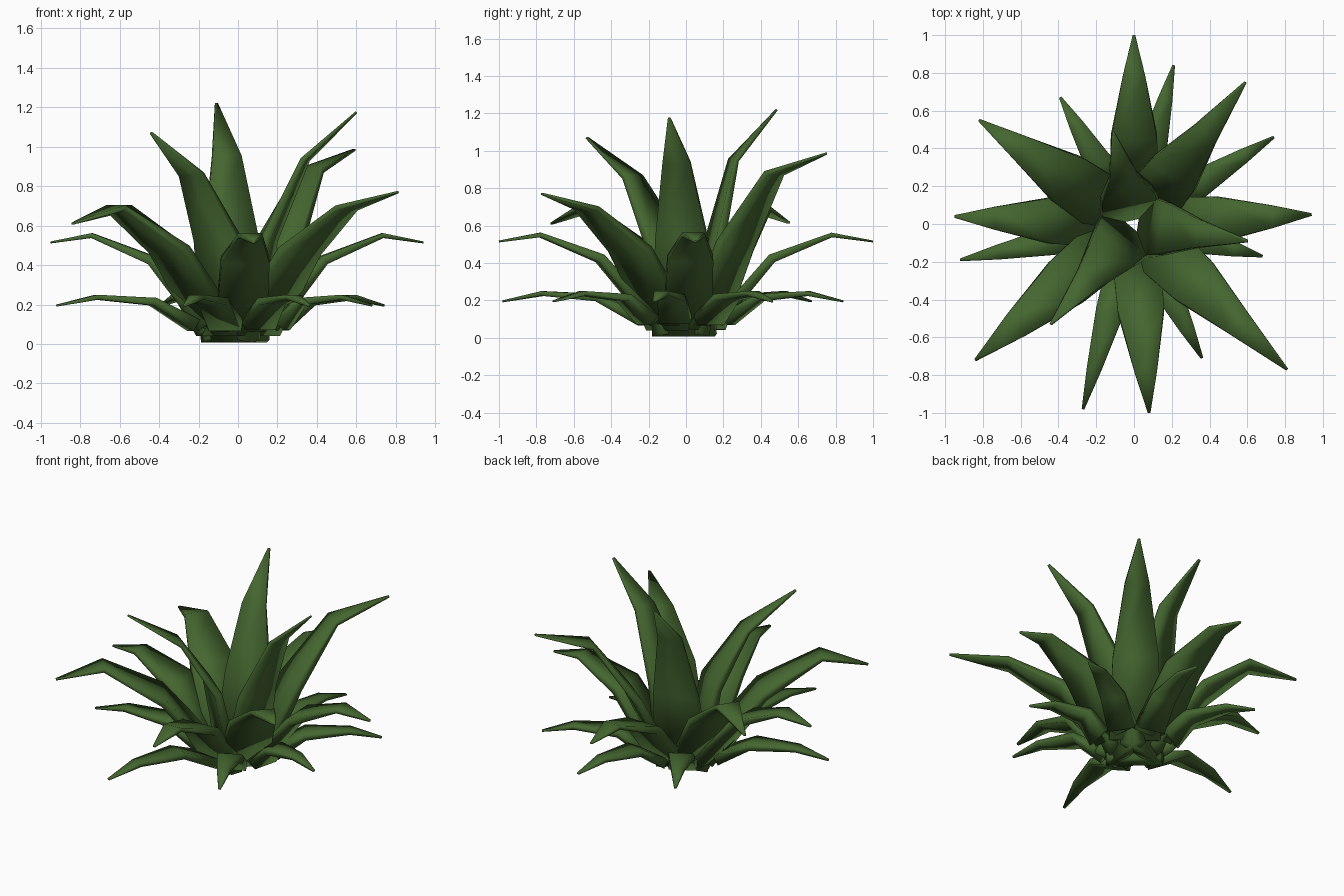
import bpy, bmesh, math
from mathutils import Vector

if "Cube" in bpy.data.objects:
    bpy.data.objects.remove(bpy.data.objects["Cube"])

green = bpy.data.materials.new("leaf green")
green.diffuse_color = (0.058, 0.132, 0.029, 1)
green.use_nodes = True
green.node_tree.nodes["Principled BSDF"].inputs["Base Color"].default_value = green.diffuse_color


def leaf(name, tip, tip_z, stations, widths, thicks):
    """Tapered four-sided blade swept radially from the crown to the tip.
    stations: (radius, height) of base, middle and knee."""
    u = Vector((tip[0], tip[1], 0))
    reach = u.length
    u.normalize()
    side = Vector((-u.y, u.x, 0))
    up = Vector((0, 0, 1))
    path = [u * r + up * z for r, z in stations] + [u * reach + up * tip_z]
    bm = bmesh.new()
    rings = []
    for i, p in enumerate(path):
        d = (path[min(i + 1, 3)] - path[max(i - 1, 0)]).normalized()
        n = d.cross(side).normalized()
        w, t = widths[i] / 2, thicks[i] / 2
        rings.append([bm.verts.new(p + side * (a * w) + n * (b * t))
                      for a, b in ((-1, -1), (1, -1), (1, 1), (-1, 1))])
    for r0, r1 in zip(rings, rings[1:]):
        for k in range(4):
            m = (k + 1) % 4
            bm.faces.new((r0[k], r0[m], r1[m], r1[k]))
    bm.faces.new(rings[0][::-1])
    bm.faces.new(rings[-1])
    bmesh.ops.recalc_face_normals(bm, faces=bm.faces[:])
    for f in bm.faces:
        f.smooth = True
    me = bpy.data.meshes.new(name)
    bm.to_mesh(me)
    bm.free()
    me.materials.append(green)
    ob = bpy.data.objects.new(name, me)
    bpy.context.collection.objects.link(ob)
    return ob


leaves = []

# lowest ring: narrow leaves lying almost flat
for x, y in [(.21, .84), (.74, .46), (.68, -.17), (.36, -.71),
             (-.27, -.98), (-.92, -.19), (-.39, .67)]:
    R = math.hypot(x, y)
    leaves.append(leaf("low_leaf", (x, y), .195,
                       [(.23, .095), (.47 * R, .215), (.78 * R, .237)],
                       (.17, .15, .08, .014), (.065, .04, .025, .01)))

# second ring: four arching leaves
for x, y in [(0, 1), (.94, .05), (.08, -1), (-.95, .04)]:
    R = math.hypot(x, y)
    leaves.append(leaf("arching_leaf", (x, y), .515,
                       [(.17, .085), (.46 * R, .425), (.78 * R, .55)],
                       (.26, .245, .12, .014), (.065, .05, .025, .01)))

# third ring: broad diagonal leaves, each with its own height
for x, y, z, mid, knee in [
        (-.84, -.72, .61, (.46, .48), (.82, .69)),
        (-.82, .55, .615, (.42, .48), (.70, .69)),
        (.81, -.77, .77, (.43, .47), (.76, .69)),
        (.59, .75, .985, (.34, .51), (.60, .88))]:
    leaves.append(leaf("diagonal_leaf", (x, y), z, [(.12, .06), mid, knee],
                       (.31, .28, .15, .014), (.065, .05, .028, .01)))

# inner crown: three tall upright leaves
for x, y, z, knee in [(.6, -.09, 1.175, (.345, .935)),
                      (-.44, -.53, 1.07, (.37, .86)),
                      (-.11, .485, 1.22, (.26, .95))]:
    leaves.append(leaf("crown_leaf", (x, y), z,
                       [(.055, .025), (.16, .53), knee],
                       (.34, .28, .15, .014), (.07, .05, .028, .01)))

# rest the plant on the ground
low = min(v.co.z for o in leaves for v in o.data.vertices) - .005
for o in leaves:
    for v in o.data.vertices:
        v.co.z = max(0, v.co.z - .01) if o.name.startswith("crown") and v.index < 4 else v.co.z
